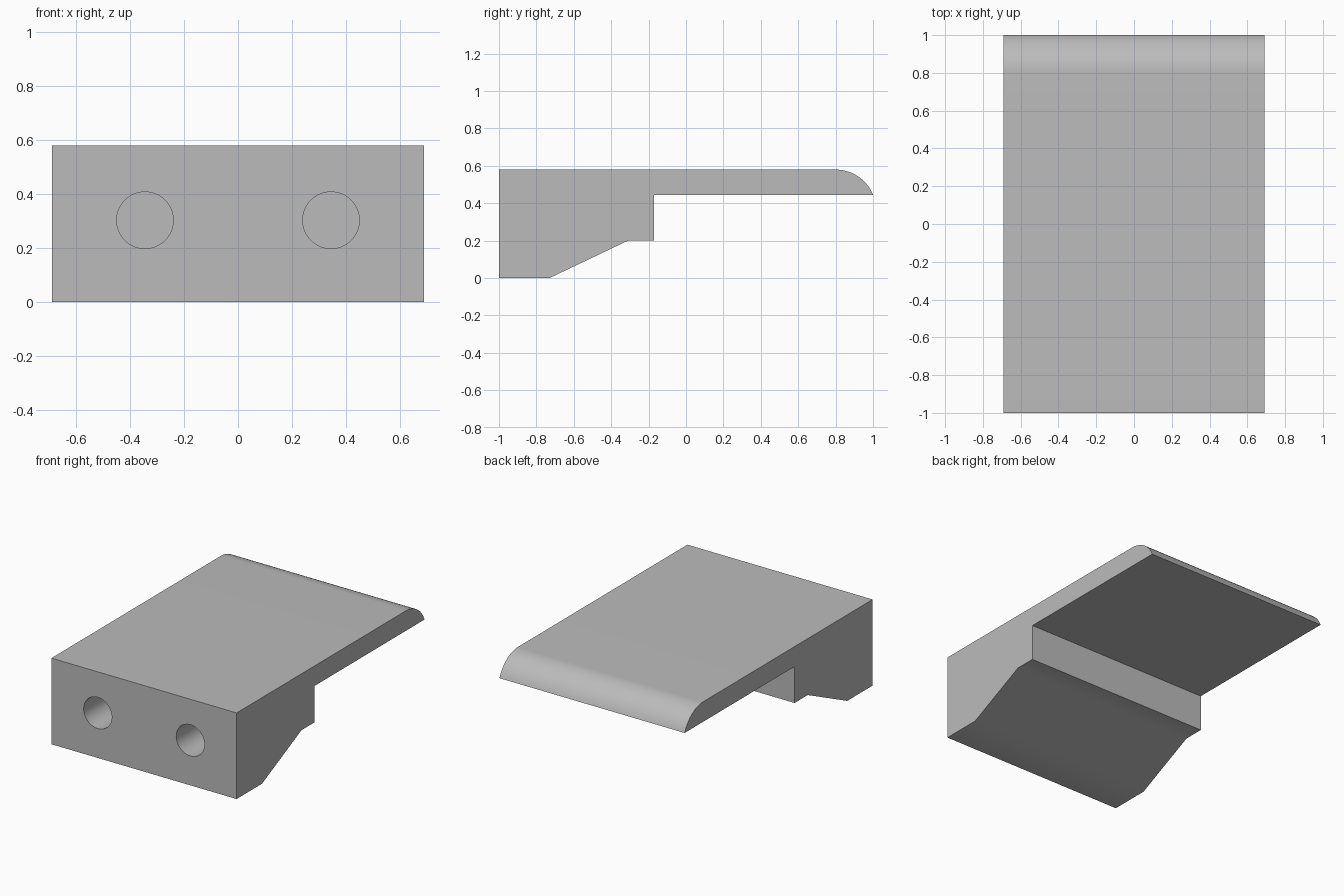
import bpy, bmesh, math
from mathutils import Matrix

cube = bpy.data.objects.get("Cube")
if cube:
    bpy.data.objects.remove(cube, do_unlink=True)

HALF_WIDTH = 0.69
TOP, LIP = 0.58, 0.445

grey = bpy.data.materials.new("plain grey")
grey.use_nodes = True
colour = (0.5, 0.5, 0.5, 1)
grey.diffuse_color = colour
grey.node_tree.nodes["Principled BSDF"].inputs["Base Color"].default_value = colour


def make_object(name, bm):
    bmesh.ops.recalc_face_normals(bm, faces=bm.faces)
    mesh = bpy.data.meshes.new(name)
    bm.to_mesh(mesh)
    bm.free()
    mesh.materials.append(grey)
    obj = bpy.data.objects.new(name, mesh)
    bpy.context.collection.objects.link(obj)
    return obj


# Side profile (y, z): foot, ramp, step, overhanging plate, rounded nose
profile = [(-1, TOP), (-1, 0), (-0.73, 0), (-0.31, 0.2), (-0.17, 0.2), (-0.17, LIP)]
run, drop = 0.2, TOP - LIP
radius = (run ** 2 + drop ** 2) / (2 * drop)
sweep = math.asin(run / radius)
steps = 16
for i in range(steps, -1, -1):
    a = sweep * i / steps
    profile.append((1 - run + radius * math.sin(a), TOP - radius + radius * math.cos(a)))

bm = bmesh.new()
face = bm.faces.new([bm.verts.new((-HALF_WIDTH, y, z)) for y, z in profile])
extruded = bmesh.ops.extrude_face_region(bm, geom=[face], use_keep_orig=True)
moved = [g for g in extruded["geom"] if isinstance(g, bmesh.types.BMVert)]
bmesh.ops.translate(bm, verts=moved, vec=(2 * HALF_WIDTH, 0, 0))
body = make_object("bracket_body", bm)

# Pair of blind holes bored into the front
bm = bmesh.new()
depth = 0.5
for side in (-1, 1):
    place = Matrix.Translation((side * HALF_WIDTH / 2, -1, 0.303)) @ Matrix.Rotation(math.pi / 2, 4, 'X')
    bmesh.ops.create_cone(bm, cap_ends=True, segments=64, radius1=0.105,
                          radius2=0.105, depth=2 * depth, matrix=place)
cutter = make_object("hole_cutter", bm)

bpy.context.view_layer.objects.active = body
body.select_set(True)
bore = body.modifiers.new("front holes", 'BOOLEAN')
bore.operation = 'DIFFERENCE'
bore.solver = 'EXACT'
bore.object = cutter
bpy.ops.object.modifier_apply(modifier=bore.name)
bpy.data.objects.remove(cutter, do_unlink=True)

bpy.ops.object.select_all(action='DESELECT')
body.select_set(True)
bpy.ops.object.shade_smooth_by_angle(angle=math.radians(30))
